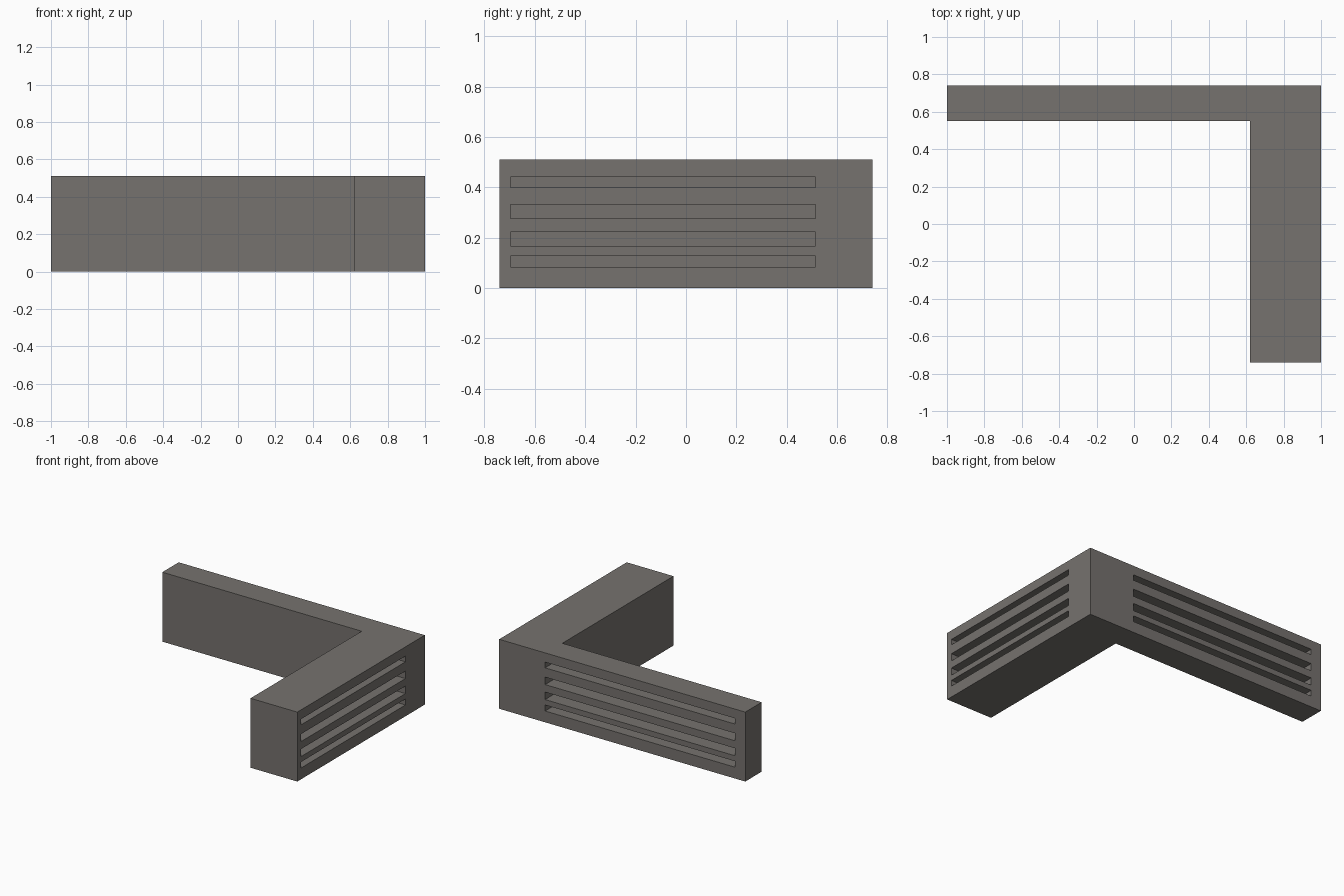
import bpy

if "Cube" in bpy.data.objects:
    bpy.data.objects.remove(bpy.data.objects["Cube"])

H = 0.51
# slot heights, shared by both outer faces
SLOTS = [(0.083, 0.127), (0.167, 0.222), (0.277, 0.332), (0.40, 0.442)]
DEPTH = 0.1

mat = bpy.data.materials.new("warm grey")
mat.diffuse_color = (0.18, 0.168, 0.157, 1)
mat.use_nodes = True
mat.node_tree.nodes["Principled BSDF"].inputs["Base Color"].default_value = mat.diffuse_color


def prism(name, outline, z0, z1):
    n = len(outline)
    verts = [(x, y, z) for z in (z0, z1) for x, y in outline]
    faces = [tuple(range(n))[::-1], tuple(range(n, 2 * n))]
    faces += [(i, (i + 1) % n, n + (i + 1) % n, n + i) for i in range(n)]
    me = bpy.data.meshes.new(name)
    me.from_pydata(verts, [], faces)
    me.materials.append(mat)
    ob = bpy.data.objects.new(name, me)
    bpy.context.collection.objects.link(ob)
    return ob


def box(name, x0, x1, y0, y1, z0, z1):
    return prism(name, [(x0, y0), (x1, y0), (x1, y1), (x0, y1)], z0, z1)


# L-shaped wall
wall = prism("corner_wall", [(-1, 0.55), (0.62, 0.55), (0.62, -0.74),
                             (1, -0.74), (1, 0.74), (-1, 0.74)], 0, H)

# long slots cut into the right and back faces
cutters = []
for z0, z1 in SLOTS:
    cutters.append(box("right_slot_cutter", 1 - DEPTH, 1.1, -0.697, 0.515, z0, z1))
    cutters.append(box("back_slot_cutter", -0.917, 0.627, 0.74 - DEPTH, 0.84, z0, z1))
for c in cutters:
    m = wall.modifiers.new("slot", 'BOOLEAN')
    m.operation = 'DIFFERENCE'
    m.solver = 'EXACT'
    m.object = c
    c.hide_render = True
    c.hide_set(True)
